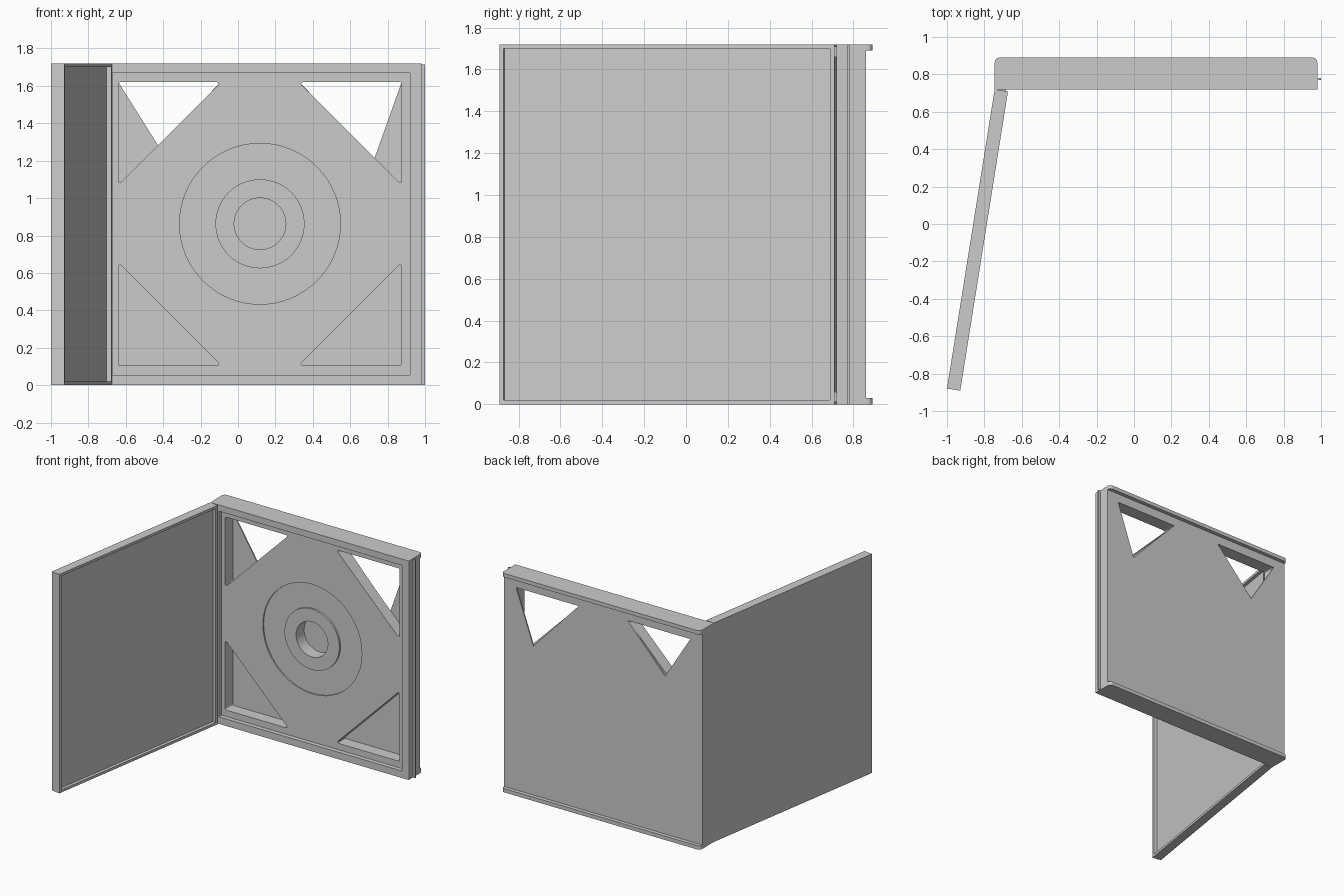
import bpy, math
from mathutils import Matrix, Vector

if "Cube" in bpy.data.objects:
    bpy.data.objects.remove(bpy.data.objects["Cube"])

CX, CZ = 0.1175, 0.8625      # centre of the tray
H = 1.72                     # case height


def mesh(name, verts, faces, mat=None):
    me = bpy.data.meshes.new(name)
    me.from_pydata(verts, [], faces)
    if mat:
        me.transform(mat)
    import bmesh
    bm = bmesh.new()
    bm.from_mesh(me)
    bmesh.ops.recalc_face_normals(bm, faces=bm.faces)
    bm.to_mesh(me)
    bm.free()
    ob = bpy.data.objects.new(name, me)
    bpy.context.collection.objects.link(ob)
    return ob


def prism(name, pts, a, b, axis='y', mat=None):
    """Extrude an outline: (x, z) along y or (x, y) along z."""
    def put(p, t):
        return (p[0], t, p[1]) if axis == 'y' else (p[0], p[1], t)
    n = len(pts)
    verts = [put(p, a) for p in pts] + [put(p, b) for p in pts]
    faces = [list(range(n)), list(range(n, 2 * n))]
    faces += [[i, (i + 1) % n, n + (i + 1) % n, n + i] for i in range(n)]
    return mesh(name, verts, faces, mat)


def box(name, x, y, z, mat=None):
    return prism(name, [(x[0], y[0]), (x[1], y[0]), (x[1], y[1]), (x[0], y[1])],
                 z[0], z[1], 'z', mat)


def rounded(pts, radii, steps=5):
    out = []
    for i, p in enumerate(pts):
        p, r = Vector(p), radii[i]
        if r == 0:
            out.append(p)
            continue
        a = p + (Vector(pts[i - 1]) - p).normalized() * r
        b = p + (Vector(pts[(i + 1) % len(pts)]) - p).normalized() * r
        for k in range(steps + 1):
            t = k / steps
            out.append(a * (1 - t) ** 2 + p * 2 * t * (1 - t) + b * t * t)
    return out


def circle(r, n=64):
    return [(CX + r * math.cos(2 * math.pi * i / n), CZ + r * math.sin(2 * math.pi * i / n))
            for i in range(n)]


def cut(ob, cutter):
    m = ob.modifiers.new("cut", 'BOOLEAN')
    m.operation, m.solver, m.object = 'DIFFERENCE', 'EXACT', cutter
    cutter.hide_render = True
    cutter.hide_set(True)


# top and bottom walls of the base, rounded at the rear corners
wall = rounded([(-.745, .72), (.98, .72), (.98, .89), (-.745, .89)], [0, 0, .03, .03])
prism("base_bottom_wall", wall, 0, .03, 'z')
prism("base_top_wall", wall, H - .03, H, 'z')

# base frame: side bars and the front lips around the tray
box("hinge_side_bar", (-.745, -.67), (.72, .86), (.03, H - .03))
box("opening_side_bar", (.92, .98), (.72, .86), (.03, H - .03))
box("bottom_lip", (-.67, .92), (.72, .86), (.03, .055))
box("top_lip", (-.67, .92), (.72, .86), (H - .05, H - .03))
box("latch_fin", (.98, 1.0), (.77, .78), (.0, H - .005))

# back sheet with two see-through triangles
sheet = box("back_sheet", (-.67, .92), (.85, .86), (.055, H - .05))
windows = [[(-.64, 1.62), (-.095, 1.62), (-.42, 1.27)],
           [(.33, 1.62), (.875, 1.62), (.725, 1.20)]]
for i, w in enumerate(windows):
    cut(sheet, prism(f"window_cutter_{i}", w, .80, .90))

# disc tray with corner pockets, disc recess and hub hole
tray = box("disc_tray", (-.67, .92), (.755, .85), (.055, H - .05))
hx, hz, leg = .7575, .7575, .55
pocket = 0
for sx in (-1, 1):
    for sz in (-1, 1):
        tri = [(hx, hz), (hx - leg, hz), (hx, hz - leg)]
        tri = [(CX + sx * a, CZ + sz * b) for a, b in rounded(tri, [.012, .03, .03])]
        cut(tray, prism(f"pocket_cutter_{pocket}", tri, .70, .88))
        pocket += 1
cut(tray, prism("recess_cutter", circle(.43), .70, .765))
hole = prism("hole_cutter", circle(.138), .70, .88)
cut(tray, hole)

# raised hub ring
hub = prism("disc_hub", circle(.238), .75, .77)
cut(hub, hole)

# lid, built flat along its hinge line and then swung open
d = Vector((-.255, -1.60, 0)).normalized()
n = Vector((-d.y, d.x, 0))
L, T, R, F = 1.62, .072, .02, .047
swing = Matrix(((d.x, n.x, 0, -.745), (d.y, n.y, 0, .72), (0, 0, 1, 0), (0, 0, 0, 1)))
box("lid_panel", (0, L), (0, F), (0, H), swing)
box("lid_hinge_rim", (0, R), (F, T), (0, H), swing)
box("lid_opening_rim", (L - R, L), (F, T), (0, H), swing)
for side, z in (("bottom", 0), ("top", H - R)):
    box(f"lid_{side}_rim", (R, L - R), (F, T), (z, z + R), swing)
for side, z in (("bottom", .01), ("top", H - .06)):
    box(f"lid_{side}_hinge_tab", (-.015, 0), (.012, .06), (z, z + .05), swing)

# smooth the round parts, keep edges crisp
bpy.ops.object.select_all(action='DESELECT')
for ob in (tray, hub, hole):
    ob.data.shade_smooth()
    if ob is not hole:
        ob.select_set(True)
        bpy.context.view_layer.objects.active = ob
bpy.ops.object.shade_smooth_by_angle(angle=math.radians(30))
for ob in (tray, hub):
    ob.data.shade_flat()
